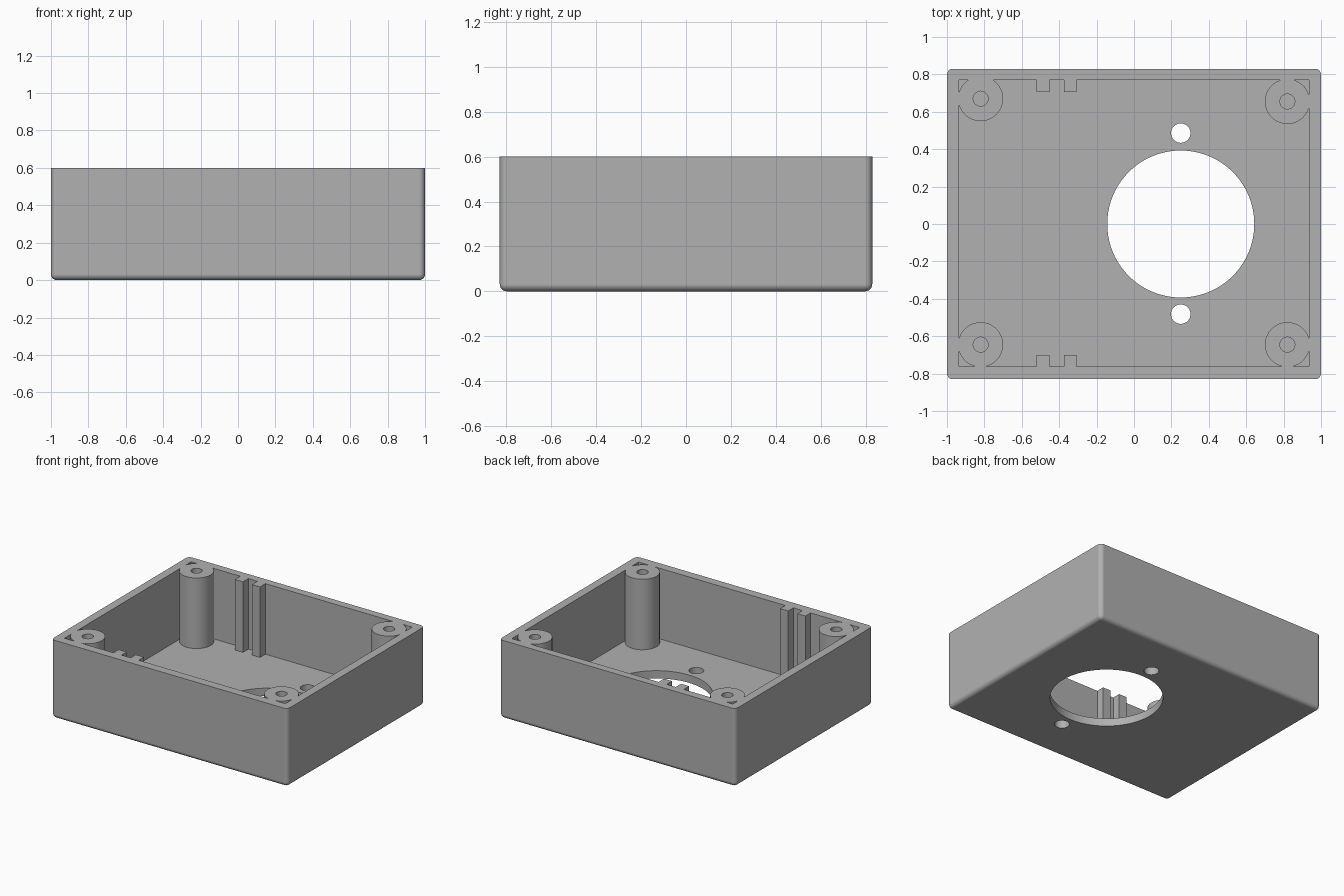
import bpy, bmesh
from mathutils import Matrix, Vector

HEIGHT, FLOOR, OVER = 0.6, 0.06, 0.7

default = bpy.data.objects.get("Cube")
if default:
    bpy.data.objects.remove(default, do_unlink=True)

grey = bpy.data.materials.new("mid grey plastic")
grey.use_nodes = True
grey.diffuse_color = (0.44, 0.44, 0.44, 1)
grey.node_tree.nodes["Principled BSDF"].inputs["Base Color"].default_value = (0.44, 0.44, 0.44, 1)


def finish(name, bm):
    mesh = bpy.data.meshes.new(name)
    bm.to_mesh(mesh)
    bm.free()
    mesh.materials.append(grey)
    obj = bpy.data.objects.new(name, mesh)
    bpy.context.collection.objects.link(obj)
    return obj


def box(name, low, high, radius=0):
    low, high = Vector(low), Vector(high)
    bm = bmesh.new()
    bmesh.ops.create_cube(bm, size=1)
    for v in bm.verts:
        v.co = (low + high) / 2 + v.co * (high - low)
    if radius:  # round every edge except the open rim
        edges = [e for e in bm.edges if min(v.co.z for v in e.verts) < high.z - 0.01]
        bmesh.ops.bevel(bm, geom=edges, offset=radius, segments=6, profile=0.5, affect='EDGES')
    return finish(name, bm)


def cylinder(name, x, y, radius, z0, z1, sides=64):
    bm = bmesh.new()
    bmesh.ops.create_cone(bm, cap_ends=True, segments=sides, radius1=radius, radius2=radius,
                          depth=z1 - z0, matrix=Matrix.Translation((x, y, (z0 + z1) / 2)))
    return finish(name, bm)


def subtract(target, cutters):
    # Cut, bake the result, and drop the helper objects
    for cutter in cutters:
        cutter.hide_render = True
        mod = target.modifiers.new("cut", 'BOOLEAN')
        mod.operation, mod.solver, mod.object = 'DIFFERENCE', 'EXACT', cutter
    bpy.context.view_layer.update()
    graph = bpy.context.evaluated_depsgraph_get()
    mesh = bpy.data.meshes.new_from_object(target.evaluated_get(graph))
    target.modifiers.clear()
    target.data = mesh
    for cutter in cutters:
        bpy.data.objects.remove(cutter, do_unlink=True)


# Outer block with rounded corners and underside
case = box("open_enclosure", (-1, -0.83, 0), (1, 0.83, HEIGHT), 0.032)

# Cavity volume, leaving the screw posts and slot ribs standing
cavity = box("cavity", (-0.935, -0.763, FLOOR), (0.935, 0.77, OVER))
posts = [(-0.82, 0.67), (0.82, 0.655), (-0.82, -0.645), (0.82, -0.645)]
keep = [cylinder("post", x, y, 0.12, 0, 0.8) for x, y in posts]
for x in (-0.52, -0.375):
    keep.append(box("rear_rib", (x, 0.705, 0), (x + 0.068, 0.9, 0.8)))
    keep.append(box("front_rib", (x, -0.9, 0), (x + 0.068, -0.7, 0.8)))
subtract(cavity, keep)

# Hollow the block, then bore screw holes, main opening and its two side holes
cuts = [cavity]
cuts += [cylinder("screw_hole", x, y, 0.04, FLOOR, OVER, 32) for x, y in posts]
cuts.append(cylinder("main_opening", 0.25, 0, 0.393, -0.1, 0.3, 96))
cuts += [cylinder("mount_hole", 0.25, y, 0.052, -0.1, 0.3, 32) for y in (-0.482, 0.486)]
subtract(case, cuts)

# Smooth rounded surfaces, crisp rims
bpy.ops.object.select_all(action='DESELECT')
case.select_set(True)
bpy.context.view_layer.objects.active = case
bpy.ops.object.shade_smooth_by_angle(angle=0.55)
weighted = case.modifiers.new("even_shading", 'WEIGHTED_NORMAL')
weighted.keep_sharp = True
